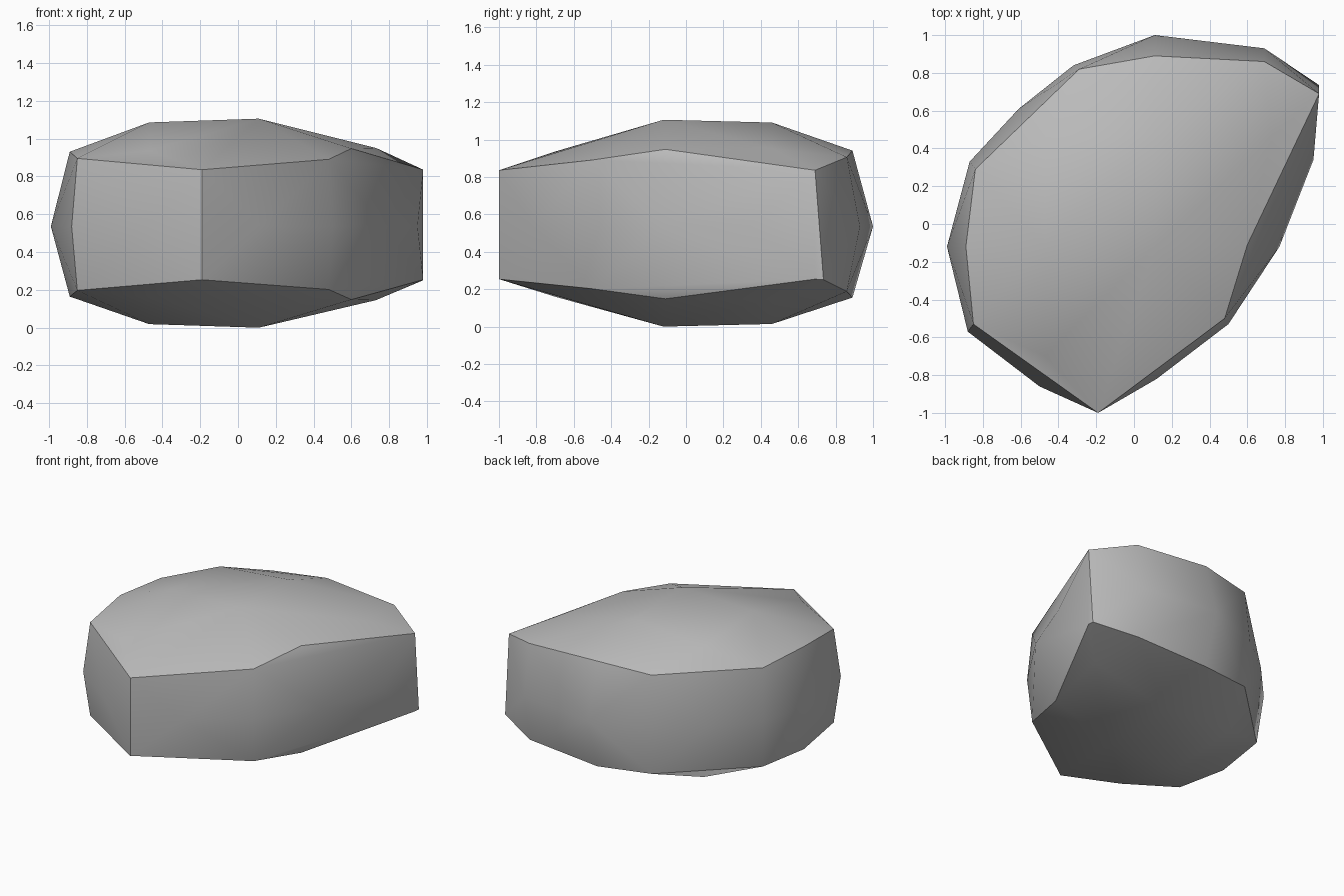
import bpy
import bmesh
import math

default_cube = bpy.data.objects.get("Cube")
if default_cube:
    bpy.data.objects.remove(default_cube, do_unlink=True)

MIDDLE = .53
UPPER, LOWER = 1, -.94

# Widest outline of the boulder, at half height
girdle = [
    (-.99, -.12), (-.87, .33), (-.61, .61), (-.32, .84), (.11, 1),
    (.69, .93), (.98, .7), (.95, .34), (.77, -.12), (.5, -.53),
    (.12, -.82), (-.19, -1), (-.5, -.86), (-.88, -.57),
]

# Chiselled rim, repeated above and below: x, y, distance from half height
rim = [
    (-.84, .29, .38), (-.29, .82, .38), (.11, .89, .405), (.69, .86, .37),
    (.98, .69, .3), (.6, -.11, .412), (.48, -.5, .355), (-.19, -1, .3),
    (-.85, -.53, .36), (-.89, -.12, .395),
]

# Gently domed crown and underside
dome = [
    (.11, -.12, .57), (-.47, -.12, .55), (.11, .46, .555),
    (-.47, .46, .5), (.73, .46, .415), (-.47, -.7, .4),
]

# Small spur on the lower back left corner
spur = (.98, .735, .245)


def make_material(name, colour):
    """Create a plain matt material."""
    material = bpy.data.materials.new(name)
    material.use_nodes = True
    material.diffuse_color = colour
    shader = next(node for node in material.node_tree.nodes
                  if node.type == "BSDF_PRINCIPLED")
    shader.inputs["Base Color"].default_value = colour
    shader.inputs["Roughness"].default_value = .9
    return material


def build_boulder(name, material):
    """Wrap a convex skin around the girdle, the rims and the domes."""
    mesh = bpy.data.meshes.new(name)
    bm = bmesh.new()
    bm.verts.new(spur)
    for x, y in girdle:
        bm.verts.new((x, y, MIDDLE))
    for side in (UPPER, LOWER):
        for x, y, height in rim + dome:
            bm.verts.new((x, y, MIDDLE + side * height))

    hull = bmesh.ops.convex_hull(bm, input=bm.verts)
    leftovers = set(hull["geom_interior"]) | set(hull["geom_unused"])
    loose = [item for item in leftovers
             if isinstance(item, bmesh.types.BMVert)]
    bmesh.ops.delete(bm, geom=loose, context="VERTS")

    # Stand the boulder on the ground
    lowest = min(vert.co.z for vert in bm.verts)
    bmesh.ops.translate(bm, verts=bm.verts, vec=(0, 0, -lowest))
    bmesh.ops.recalc_face_normals(bm, faces=bm.faces)
    bm.to_mesh(mesh)
    bm.free()

    mesh.materials.append(material)
    boulder = bpy.data.objects.new(name, mesh)
    bpy.context.collection.objects.link(boulder)
    return boulder


stone_grey = make_material("stone_grey", (.5, .5, .5, 1))
boulder = build_boulder("boulder", stone_grey)

# Soft facets with crisp rims
bpy.ops.object.select_all(action="DESELECT")
boulder.select_set(True)
bpy.context.view_layer.objects.active = boulder
bpy.ops.object.shade_smooth_by_angle(angle=math.radians(30))
